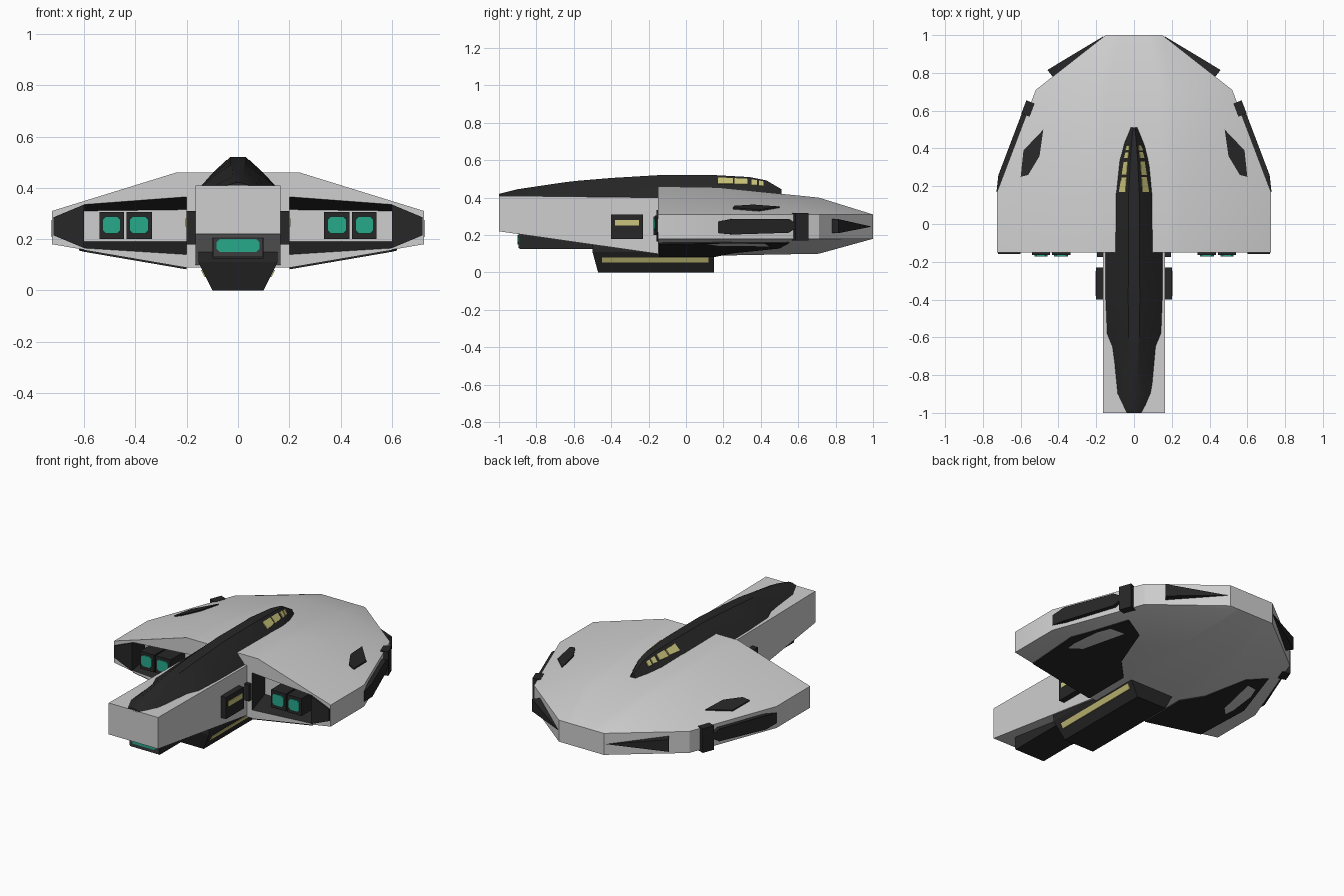
import bpy, bmesh, math
from mathutils import Vector

cube = bpy.data.objects.get("Cube")
if cube:
    bpy.data.objects.remove(cube, do_unlink=True)


def material(name, rgb):
    m = bpy.data.materials.new(name)
    m.use_nodes = True
    m.diffuse_color = (*rgb, 1)
    m.node_tree.nodes["Principled BSDF"].inputs["Base Color"].default_value = (*rgb, 1)
    return m


WHITE = material("hull white", (0.62, 0.62, 0.62))
DARK = material("charcoal", (0.02, 0.02, 0.02))
GREY = material("frame grey", (0.045, 0.045, 0.045))
TEAL = material("teal glass", (0.02, 0.4, 0.26))
YELLOW = material("yellow glass", (0.6, 0.56, 0.2))


def finish(name, bm, mats, smooth=False, mirror=False):
    bmesh.ops.recalc_face_normals(bm, faces=bm.faces)
    me = bpy.data.meshes.new(name)
    bm.to_mesh(me)
    bm.free()
    for m in mats:
        me.materials.append(m)
    ob = bpy.data.objects.new(name, me)
    bpy.context.collection.objects.link(ob)
    if mirror:
        mod = ob.modifiers.new("mirror", "MIRROR")
        mod.use_mirror_merge = False
    if smooth:
        bpy.ops.object.select_all(action="DESELECT")
        ob.select_set(True)
        bpy.context.view_layer.objects.active = ob
        bpy.ops.object.shade_smooth_by_angle(angle=math.radians(30))
    return ob


def loft(name, sections, mat, **kw):
    """Skin closed rings of equal length and cap both ends."""
    bm = bmesh.new()
    rings = [[bm.verts.new(p) for p in s] for s in sections]
    n = len(rings[0])
    for a, b in zip(rings, rings[1:]):
        for i in range(n):
            j = (i + 1) % n
            bm.faces.new((a[i], a[j], b[j], b[i]))
    bm.faces.new(rings[0])
    bm.faces.new(rings[-1])
    return finish(name, bm, [mat], **kw)


def box(name, x, y, z, mat, **kw):
    return loft(name, [[(x[0], y[0], h), (x[1], y[0], h), (x[1], y[1], h), (x[0], y[1], h)]
                       for h in z], mat, **kw)


def front_pane(name, x, z, y, mat, cut=0.012, **kw):
    """Thin plate with clipped corners facing the front."""
    (a, b), (c, d) = x, z
    pts = [(a + cut, c), (b - cut, c), (b, c + cut), (b, d - cut),
           (b - cut, d), (a + cut, d), (a, d - cut), (a, c + cut)]
    return loft(name, [[(p, h, q) for p, q in pts] for h in (y, y - 0.006)], mat, **kw)


# Main hull: half sections (y, top width, top z, edge width, bottom width, bottom z)
EDGE_TOP, EDGE_LOW = 0.31, 0.18
STATIONS = [(-0.15, 0.24, 0.46, 0.725, 0.2, 0.09), (0.17, 0.24, 0.455, 0.725, 0.2, 0.09),
            (0.71, 0.2, 0.40, 0.52, 0.17, 0.10), (1.0, 0.1, 0.31, 0.15, 0.1, 0.18)]


def half_ring(y, wt, zt, w, wb, zb):
    return [(0, y, zt), (wt * .7, y, zt), (wt, y, zt), (w, y, EDGE_TOP),
            (w, y, EDGE_LOW), (wb, y, zb), (wb * .7, y, zb), (0, y, zb)]


bm = bmesh.new()
rings = [[bm.verts.new(p) for p in half_ring(*s)] for s in STATIONS]
for r, s in zip(rings, rings[1:]):
    for i in range(len(r) - 1):
        bm.faces.new((r[i], r[i + 1], s[i + 1], s[i]))
bm.faces.new(rings[-1])
# Front frame with a dark-sided recess and a pale back wall
ot, A, B, C, D, E, F, ob_ = rings[0]
mouth = [bm.verts.new((x, -0.15, z)) for x, z in
         ((0.2, 0.365), (0.6, 0.335), (0.6, 0.165), (0.2, 0.14))]
back = [bm.verts.new((x, -0.03, z)) for x, z in
        ((0.2, 0.315), (0.6, 0.31), (0.6, 0.19), (0.2, 0.19))]
a, c, d, e = mouth
for f in ((ot, A, F, ob_), (A, B, C, c, a), (C, D, d, c), (D, E, e, d), (E, F, A, a, e), back):
    bm.faces.new(f)
for i in range(4):
    j = (i + 1) % 4
    bm.faces.new((mouth[i], mouth[j], back[j], back[i])).material_index = 1
bmesh.ops.mirror(bm, geom=bm.verts[:] + bm.edges[:] + bm.faces[:], axis="X", merge_dist=0.0001)
finish("hull", bm, [WHITE, DARK], smooth=True)

# Dark corner caps beside the recesses
corner = [(0.6, 0.335), (0.72, 0.285), (0.72, 0.215), (0.6, 0.165)]
loft("recess_corner", [[(x, y, z) for x, z in corner] for y in (-0.13, -0.158)], DARK, mirror=True)

# Engine pods in the recesses
for i, (x0, x1) in enumerate(((0.335, 0.435), (0.445, 0.54))):
    box(f"pod_{i}", (x0, x1), (-0.165, -0.02), (0.2, 0.305), DARK, mirror=True)
    front_pane(f"pod_glass_{i}", (x0 + 0.014, x1 - 0.012), (0.222, 0.288), -0.165, TEAL, mirror=True)

# Neck
loft("neck", [[(-0.165, y, lo), (0.165, y, lo), (0.165, y, hi), (-0.165, y, hi)]
              for y, lo, hi in ((-1, 0.22, 0.41), (-0.12, 0.095, 0.4))], WHITE)
box("neck_side_box", (0.15, 0.2), (-0.4, -0.23), (0.18, 0.31), DARK, mirror=True)
box("neck_side_window", (0.198, 0.204), (-0.38, -0.25), (0.25, 0.28), YELLOW, mirror=True)
box("neck_collar", (0.15, 0.195), (-0.175, -0.14), (0.2, 0.3), DARK, mirror=True)

# Chin block with its front window
box("chin", (-0.1, 0.1), (-0.89, -0.45), (0.125, 0.25), DARK)
front_pane("chin_frame", (-0.098, 0.098), (0.13, 0.216), -0.89, GREY, cut=0.004)
front_pane("chin_window", (-0.083, 0.083), (0.15, 0.2), -0.895, TEAL)

# Keel
loft("keel", [[(-w, y0, z), (w, y0, z), (w, 0.15, z), (-w, 0.15, z)]
              for w, y0, z in ((0.1, -0.47, 0), (0.155, -0.5, 0.11), (0.155, -0.5, 0.15))], DARK)
keel_x = lambda z: 0.1 + z / 2
loft("keel_window", [[(keel_x(z) + o, y, z) for y, z in
                      ((-0.45, 0.052), (0.12, 0.052), (0.12, 0.08), (-0.45, 0.08))]
                     for o in (-0.003, 0.005)], YELLOW, mirror=True)

# Spine: (y, half width, top z)
SPINE = [(-1, 0.06, 0.42), (-0.9, 0.1, 0.445), (-0.65, 0.12, 0.482), (-0.58, 0.148, 0.49),
         (-0.4, 0.153, 0.505), (-0.15, 0.15, 0.52), (0.16, 0.14, 0.52), (0.34, 0.098, 0.51),
         (0.43, 0.064, 0.492), (0.51, 0.025, 0.445)]


def spine_ring(y, w, top):
    half = [(w, 0.4), (0.65 * w, 0.4 + (top - 0.4) / 2), (0.2 * w, top)]
    return [(x, y, z) for x, z in half] + [(-x, y, z) for x, z in reversed(half)]


loft("spine", [spine_ring(*s) for s in SPINE], DARK, smooth=True)


def spine_point(y, s, lift):
    """Point on the upper spine facet, s from its lower to its upper edge."""
    for p, q in zip(SPINE, SPINE[1:]):
        if p[0] <= y <= q[0]:
            t = (y - p[0]) / (q[0] - p[0])
            ring = spine_ring(y, p[1] + (q[1] - p[1]) * t, p[2] + (q[2] - p[2]) * t)
            return Vector(ring[1]).lerp(Vector(ring[2]), s) + Vector((0.6, 0, 0.8)) * lift


for i, (y0, y1) in enumerate(((0.17, 0.25), (0.26, 0.33), (0.35, 0.38), (0.39, 0.415))):
    loft(f"cockpit_window_{i}", [[spine_point(y, s, o) for y, s in
                                 ((y0, 0.2), (y1, 0.25), (y1, 0.75), (y0, 0.75))]
                                for o in (-0.003, 0.005)], YELLOW, mirror=True)


def wall_plate(name, p, q, outline, mat=DARK):
    """Plate on a side wall p-q; outline gives (y, z, outward bulge)."""
    p, q = Vector(p), Vector(q)
    run = q - p
    out = Vector((run.y, -run.x)).normalized()
    rows = []
    for outer in (0, 1):
        row = []
        for y, z, bulge in outline:
            v = p + run * ((y - p.y) / run.y) + out * (bulge if outer else -0.02)
            row.append((v.x, v.y, z))
        rows.append(row)
    loft(name, rows, mat, mirror=True)


# Side wall pods, bands and tail wedges
SHOULDER, HIP, TAIL = (0.725, 0.17), (0.52, 0.71), (0.15, 1.0)
wall_plate("side_pod", SHOULDER, HIP,
           [(0.17, 0.21, 0.003), (0.17, 0.272, 0.003), (0.25, 0.287, 0.025), (0.54, 0.287, 0.025),
            (0.6, 0.25, 0.025), (0.54, 0.212, 0.025), (0.25, 0.203, 0.025)])
wall_plate("side_band", SHOULDER, HIP,
           [(0.575, 0.172, 0.027), (0.645, 0.172, 0.027), (0.645, 0.318, 0.027), (0.575, 0.318, 0.027)])
wall_plate("tail_wedge", HIP, TAIL, [(0.78, 0.21, 0.045), (0.99, 0.245, 0.003), (0.78, 0.285, 0.045)])


def skin_plate(name, outline, inner, edge_z, lift):
    """Plate lying on the sloped skin; inner is (x, z) at both middle stations."""
    y0, y1 = STATIONS[1][0], STATIONS[2][0]
    rows = [[], []]
    for x, y in outline:
        t = min(max((y - y0) / (y1 - y0), 0), 1)
        xi, zi = [u + (v - u) * t for u, v in zip(*inner)]
        xo = SHOULDER[0] + (HIP[0] - SHOULDER[0]) * t
        z = zi + (edge_z - zi) * (x - xi) / (xo - xi)
        rows[0].append((x, y, z - lift))
        rows[1].append((x, y, z + lift))
    loft(name, rows, DARK, mirror=True)


# Roof patches and belly panels
skin_plate("roof_patch", [(0.48, 0.5), (0.585, 0.39), (0.6, 0.25), (0.56, 0.26), (0.5, 0.36)],
           ((0.24, 0.455), (0.2, 0.4)), EDGE_TOP, 0.008)
skin_plate("belly_panel", [(0.2, -0.145), (0.6, -0.145), (0.62, 0.2), (0.5, 0.55), (0.38, 0.5),
                           (0.3, 0.25), (0.2, 0.15)],
           ((0.2, 0.09), (0.17, 0.1)), EDGE_LOW, 0.008)
